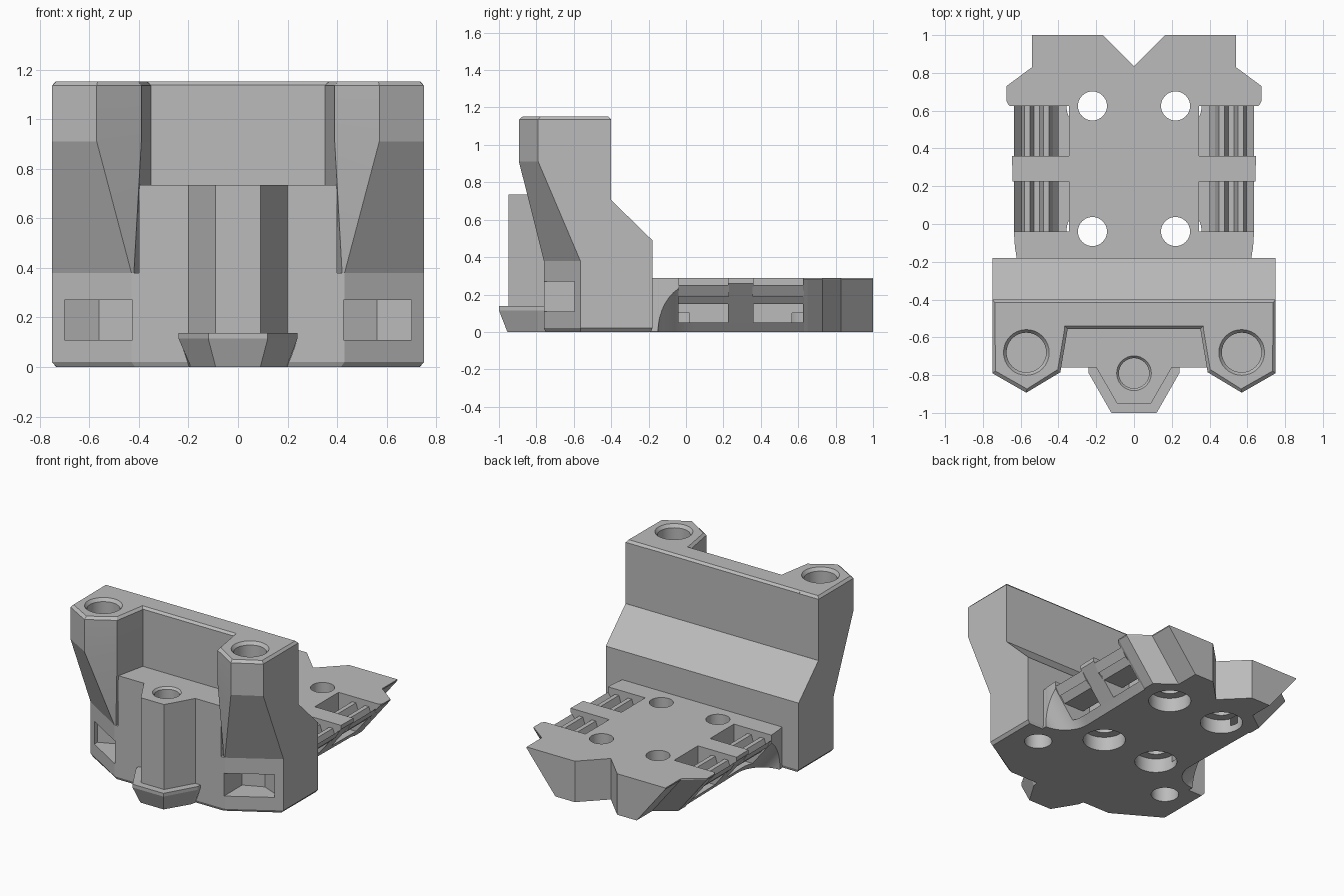
import bpy, bmesh, math
from mathutils import Vector

cube = bpy.data.objects.get("Cube")
if cube:
    bpy.data.objects.remove(cube, do_unlink=True)

grey = bpy.data.materials.new("light_grey")
grey.use_nodes = True
COLOUR = (0.5, 0.5, 0.5, 1)
grey.diffuse_color = COLOUR
grey.node_tree.nodes["Principled BSDF"].inputs["Base Color"].default_value = COLOUR


def loft(name, rings):
    """Solid through a list of equal-length rings of 3D points."""
    bm = bmesh.new()
    loops = [[bm.verts.new(p) for p in ring] for ring in rings]
    n = len(loops[0])
    for a, b in zip(loops, loops[1:]):
        for i in range(n):
            j = (i + 1) % n
            bm.faces.new((a[i], a[j], b[j], b[i]))
    bm.faces.new(loops[0])
    bm.faces.new(loops[-1])
    bmesh.ops.remove_doubles(bm, verts=bm.verts, dist=1e-5)
    bmesh.ops.recalc_face_normals(bm, faces=bm.faces)
    mesh = bpy.data.meshes.new(name)
    bm.to_mesh(mesh)
    bm.free()
    mesh.materials.append(grey)
    ob = bpy.data.objects.new(name, mesh)
    bpy.context.collection.objects.link(ob)
    return ob


def prism(name, outline, z0, z1):
    return loft(name, [[(x, y, z) for x, y in outline] for z in (z0, z1)])


def bar(name, profile, axis, lo, hi):
    """Extrude a profile along x (profile is y, z) or along y (profile is x, z)."""
    place = (lambda t, a, b: (t, a, b)) if axis == "x" else (lambda t, a, b: (a, t, b))
    return loft(name, [[place(t, a, b) for a, b in profile] for t in (lo, hi)])


def round_cut(x, y, steps):
    """Turned cutter; steps are (z, radius)."""
    n = 32
    return loft("cutter", [[(x + r * math.cos(math.tau * i / n),
                             y + r * math.sin(math.tau * i / n), z)
                            for i in range(n)] for z, r in steps])


def mirror(points):
    """Complete a right-hand half outline with its left side."""
    return points + [(-x, y) for x, y in reversed(points)]


def combine(target, others, operation):
    for other in others:
        mod = target.modifiers.new("join", "BOOLEAN")
        mod.operation, mod.solver, mod.object = operation, "EXACT", other
        bpy.context.view_layer.objects.active = target
        bpy.ops.object.modifier_apply(modifier=mod.name)
        bpy.data.objects.remove(other, do_unlink=True)


def inset(outline, d):
    """Pull an outline towards its middle for a small chamfer."""
    mid = sum((Vector(p) for p in outline), Vector((0, 0))) / len(outline)
    return [tuple(Vector(p) + (mid - Vector(p)).normalized() * d) for p in outline]


def post(s):
    """Front post that flares forward from the base to a pointed top."""
    low = [(.75, -.565), (.43, -.76), (.42, -.757), (.35, -.55), (.35, -.401), (.75, -.401)]
    top = [(.75, -.79), (.57, -.893), (.39, -.785), (.35, -.55), (.35, -.401), (.75, -.401)]
    levels = [(low, .37), (low, .38), (top, .91), (top, 1.135), (inset(top, .02), 1.152)]
    return loft("post", [[(s * x, y, z) for x, y in ring] for ring, z in levels])


# Base block with sloping back, shelf, rear wall and posts
base = mirror([(.75, -.18), (.75, -.565), (.43, -.76)])
body = loft("mount_body", [[(x, y, z) for x, y in ring] for ring, z in
                           ((inset(base, .018), 0), (base, .02), (base, .38))])
slope = [(-.18, .3), (-.18, .49), (-.4, .705), (-.52, .705), (-.52, .3)]
wall = [(-.4, .3), (-.4, 1.137), (-.415, 1.152), (-.54, 1.152), (-.555, 1.137), (-.555, .3)]
column = mirror([(.2, -.6), (.2, -.76), (.09, -.95)])
foot_top = mirror([(.24, -.74), (.24, -.79), (.12, -1.0)])
foot_low = mirror([(.2, -.74), (.19, -.79), (.09, -.955)])
combine(body, [
    bar("back_slope", slope, "x", -.75, .75),
    bar("rear_wall", wall, "x", -.6, .6),
    prism("shelf", mirror([(.36, -.5), (.40, -.76)]), .3, .735),
    post(1), post(-1),
    prism("column", column, .08, .735),
    loft("foot", [[(x, y, z) for x, y in ring] for ring, z in
                  ((foot_low, 0), (foot_top, .115), (foot_top, .138))]),
], "UNION")

# Bores and nut slots
cuts = [round_cut(0, -.79, [(.4, .08), (.72, .08), (.745, .1)])]
for s in (1, -1):
    cuts.append(round_cut(s * .57, -.68, [(.82, .105), (1.13, .105), (1.16, .127)]))
    cuts.append(round_cut(s * .54, -.33, [(-.1, .09), (.12, .09)]))
    slot = [(.425, -.9), (.7, -.9), (.7, -.56), (.56, -.5), (.425, -.56)]
    cuts.append(prism("cutter", [(s * x, y) for x, y in slot], .11, .27))
combine(body, cuts, "DIFFERENCE")

# Rear plate: straight sides turn into an undercut along an arch
H, LEAN = .288, .8
stations = [(-.2, .62, .002)]
for i in range(11):
    a = i / 10 * math.pi / 2
    stations.append((.05 - .2 * math.cos(a), .625 + .0015 * i, max(.002, .26 * math.sin(a))))
stations += [(.62, .65, .26), (.63, .665, .28), (.65, .675, .28),
             (.73, .675, .28), (.83, .54, .28), (1.0, .54, .28)]
rings = []
for y, w, c in stations:
    b = w - LEAN * c
    rings.append([(-b, y, 0), (b, y, 0), (w, y, c), (w, y, H), (-w, y, H), (-w, y, c)])
plate = loft("rear_plate", rings)

# End notch, screw holes with counterbores, and belt pockets
cuts = [prism("cutter", [(0, .835), (.2, 1.035), (-.2, 1.035)], -.1, .4)]
pockets = [(-.04, .225), (.36, .625)]
for s in (1, -1):
    for y in (-.04, .625):
        cuts.append(round_cut(s * .22, y, [(-.1, .077), (.4, .077)]))
        cuts.append(round_cut(s * .22, y, [(-.1, .138), (.1, .138)]))
    for lo, hi in pockets:
        opening = [(.345, .05), (.9, .05), (.9, .4), (.345, .4)]
        cuts.append(bar("cutter", [(s * x, z) for x, z in opening], "y", lo, hi))
combine(plate, cuts, "DIFFERENCE")

# Toothed belt grips spanning the pockets
teeth = [(.60 - .05 * (i // 2) - .02 * (i % 2), .19 + .06 * ((i // 2 + i) % 2)) for i in range(8)]
grip = [(.4, .15), (.557, .15), (.635, .25)] + teeth
for s, side in ((1, "left"), (-1, "right")):
    for k, (lo, hi) in enumerate(pockets):
        bar(f"belt_grip_{side}_{k + 1}", [(s * x, z) for x, z in grip], "y", lo - .005, hi + .005)

# Smooth the bores while keeping the flat faces crisp
bpy.ops.object.select_all(action="DESELECT")
for ob in (body, plate):
    ob.select_set(True)
bpy.context.view_layer.objects.active = body
bpy.ops.object.shade_smooth_by_angle(angle=math.radians(15))
